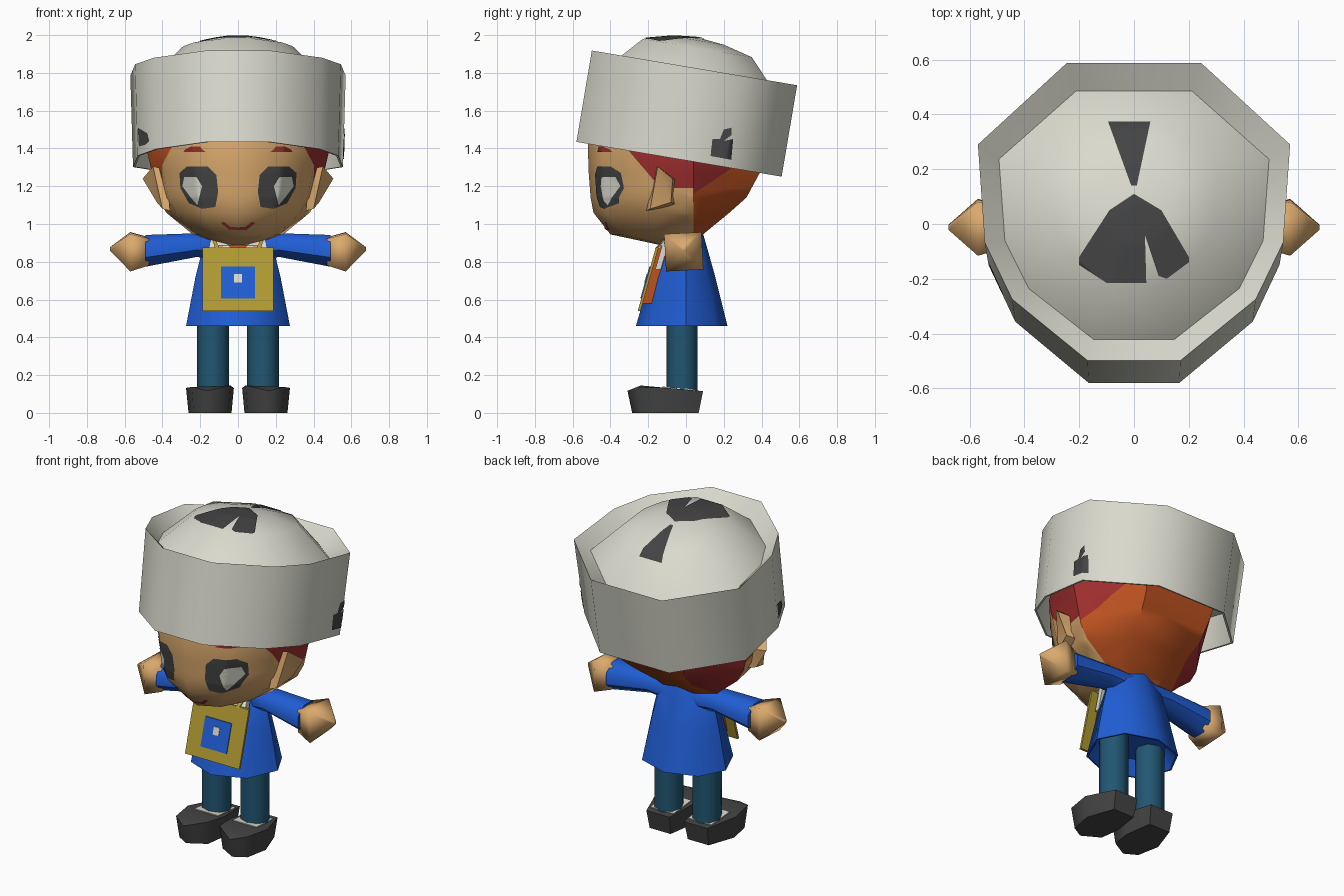
import bpy, bmesh, math
from mathutils import Vector, Matrix
from mathutils.bvhtree import BVHTree

if "Cube" in bpy.data.objects:
    bpy.data.objects.remove(bpy.data.objects["Cube"])


def lin(c):
    c /= 255
    return c / 12.92 if c <= 0.04045 else ((c + 0.055) / 1.055) ** 2.4


def material(name, r, g, b):
    m = bpy.data.materials.new(name)
    m.diffuse_color = (lin(r), lin(g), lin(b), 1)
    m.use_nodes = True
    m.node_tree.nodes["Principled BSDF"].inputs["Base Color"].default_value = m.diffuse_color
    return m


CREAM = material("cream", 218, 218, 206)
DARK = material("charcoal", 68, 68, 68)
SKIN = material("skin", 218, 169, 109)
RED = material("dark red", 160, 46, 46)
ORANGE = material("orange", 190, 82, 32)
BLUE = material("blue", 32, 93, 212)
TEAL = material("teal", 33, 86, 114)
YELLOW = material("mustard", 176, 154, 50)


def finish(name, bm, mats, angle=50):
    me = bpy.data.meshes.new(name)
    bm.to_mesh(me)
    bm.free()
    ob = bpy.data.objects.new(name, me)
    bpy.context.collection.objects.link(ob)
    for m in mats:
        me.materials.append(m)
    bpy.ops.object.select_all(action='DESELECT')
    ob.select_set(True)
    bpy.context.view_layer.objects.active = ob
    bpy.ops.object.shade_smooth_by_angle(angle=math.radians(angle))
    return ob


def loft_bm(rings):
    """Skin a stack of equal-length point rings and cap both ends."""
    bm = bmesh.new()
    rows = [[bm.verts.new(p) for p in r] for r in rings]
    n = len(rows[0])
    for a, b in zip(rows, rows[1:]):
        for i in range(n):
            j = (i + 1) % n
            bm.faces.new((a[i], a[j], b[j], b[i]))
    bm.faces.new(rows[0][::-1])
    bm.faces.new(rows[-1])
    bmesh.ops.recalc_face_normals(bm, faces=bm.faces)
    bmesh.ops.triangulate(bm, faces=bm.faces)
    return bm


def loft(name, rings, mat, angle=50):
    return finish(name, loft_bm(rings), [mat], angle)


def oval(z, hw, front, back, mid, n):
    """Horizontal ring with separate front and back depth."""
    pts = []
    for i in range(n):
        a = 2 * math.pi * i / n
        s = math.sin(a)
        pts.append((hw * math.cos(a), mid + s * ((back - mid) if s > 0 else (mid - front)), z))
    return pts


def skull(z, hw, front, back):
    """Round face in front, three flat facets behind."""
    ring = oval(z, hw, front, back, 0.04, 12)
    return [ring[0], (0.52 * hw, back, z), (-0.52 * hw, back, z)] + ring[6:]


def cross(x, yc, zc, ry, rz, n, turn=0):
    """Ring across the x axis, for arms and hands."""
    return [(x, yc + ry * math.cos(turn + 2 * math.pi * i / n),
             zc + rz * math.sin(turn + 2 * math.pi * i / n)) for i in range(n)]


def decal(name, target, pts, axis, mat, side=1, lift=0.005):
    """Thin painted shape projected on a surface along an axis."""
    me = target.data
    tree = BVHTree.FromPolygons([v.co for v in me.vertices], [p.vertices[:] for p in me.polygons])
    put = {'y': lambda u, v: Vector((u * side, -3, v)),
           'z': lambda u, v: Vector((u, v, 4)),
           'x': lambda u, v: Vector((3 * side, u, v))}[axis]
    ray = {'y': Vector((0, 1, 0)), 'z': Vector((0, 0, -1)), 'x': Vector((-side, 0, 0))}[axis]
    bm = bmesh.new()
    bm.faces.new([bm.verts.new(put(*p)) for p in pts])
    bm.normal_update()
    bmesh.ops.triangulate(bm, faces=bm.faces)
    bmesh.ops.subdivide_edges(bm, edges=bm.edges, cuts=7, use_grid_fill=True)
    for v in bm.verts:
        hit = tree.ray_cast(v.co, ray)[0]
        if hit:
            v.co = hit - ray * lift
    bm.normal_update()
    for f in bm.faces:
        if f.normal.dot(ray) > 0:
            f.normal_flip()
    return finish(name, bm, [mat])


# Head: lofted rings, cut along the hairline and coloured by region
bm = loft_bm([skull(*r) for r in [
    (0.885, 0.09, -0.12, 0.04), (0.945, 0.24, -0.40, 0.09), (1.06, 0.38, -0.49, 0.23),
    (1.14, 0.425, -0.505, 0.32), (1.27, 0.455, -0.515, 0.39), (1.42, 0.49, -0.52, 0.43),
    (1.60, 0.44, -0.47, 0.42), (1.74, 0.28, -0.32, 0.28)]])
for co, no in [((0, 0.04, 1), (0, 1, 0)), ((0, 0, 1.19), (0, 0, 1)),
               ((0, -0.28, 1.36), (0, 1.167, 1)), ((0, 0.04, 1.16), (0, -0.67, 1))]:
    bmesh.ops.bisect_plane(bm, geom=bm.verts[:] + bm.edges[:] + bm.faces[:],
                           plane_co=co, plane_no=no, dist=1e-5)
bm.normal_update()
for f in bm.faces:
    c = f.calc_center_median()
    if c.y > 0.04:
        upper = c.z > 1.16 + 0.67 * (c.y - 0.04)
        f.material_index = 1 if upper or f.normal.x < -0.4 else 2
    elif c.z > 1.19 and c.z + 1.167 * c.y > 1.033:
        f.material_index = 1 if c.x > 0 else 2
bmesh.ops.triangulate(bm, faces=bm.faces)
head = finish("head", bm, [SKIN, RED, ORANGE], 40)

# Face details
EYE = [(0.12, 1.09), (0.19, 1.08), (0.26, 1.11), (0.305, 1.19), (0.31, 1.27),
       (0.27, 1.305), (0.16, 1.305), (0.115, 1.26), (0.105, 1.17)]
SHINE = [(0.215, 1.10), (0.25, 1.14), (0.295, 1.20), (0.285, 1.25), (0.22, 1.25), (0.19, 1.20)]
BROW = [(0.17, 1.38), (0.29, 1.38), (0.28, 1.395), (0.25, 1.41), (0.20, 1.41), (0.19, 1.395)]
MOUTH = [(0, 0.968), (0.045, 0.968), (0.09, 1.005), (0.075, 1.012), (0.04, 0.985), (0, 0.982)]
for s in (1, -1):
    decal("eye", head, EYE, 'y', DARK, s)
    decal("eye_shine", head, SHINE, 'y', CREAM, s, 0.009)
    decal("eyebrow", head, BROW, 'y', RED, s)
    decal("mouth_half", head, MOUTH, 'y', RED, s)
    # Ear: flared wedge
    loft("ear", [[(s * x, y, z) for x, y, z in r] for r in [
        [(0.38, -0.16, 1.29), (0.36, -0.05, 1.23), (0.36, -0.05, 1.10), (0.36, -0.21, 1.07)],
        [(0.45, -0.15, 1.305), (0.505, -0.07, 1.24), (0.43, -0.08, 1.115), (0.40, -0.19, 1.08)]]],
        SKIN, 60)

# Hat: ten-sided band with a sunken lip and a dome, tipped backwards
HALF = [(0.17, -0.547), (0.445, -0.32), (0.545, -0.11), (0.57, 0.253), (0.245, 0.555)]
OUTLINE = HALF + [(-x, y) for x, y in reversed(HALF)]
TILT = Matrix.Translation((0, 0, 1.585)) @ Matrix.Rotation(math.radians(-9.6), 4, 'X')
hat = loft("hat", [[TILT @ Vector((x * kx, y * ky, z)) for x, y in OUTLINE] for kx, ky, z in [
    (0.93, 0.95, -0.05), (0.955, 0.98, -0.245), (0.975, 1, -0.245), (1, 1, 0.2455),
    (0.865, 0.835, 0.17), (0.53, 0.53, 0.352), (0.25, 0.25, 0.392), (0.03, 0.03, 0.405)]],
    CREAM, 60)
decal("hat_mark_back", hat, [(-0.095, 0.375), (-0.01, 0.14), (0.01, 0.14), (0.06, 0.375)], 'z', DARK)
decal("hat_mark_front", hat, [(0, 0.11), (-0.09, 0.05), (-0.20, -0.12), (-0.20, -0.15),
                              (-0.10, -0.215), (0.045, -0.215), (0.04, -0.04), (0.09, -0.19),
                              (0.12, -0.20), (0.20, -0.14), (0.20, -0.12), (0.10, 0.05)], 'z', DARK)
SPOT = [(0.13, 1.36), (0.24, 1.34), (0.25, 1.45), (0.20, 1.44), (0.24, 1.47),
        (0.24, 1.51), (0.20, 1.50), (0.18, 1.45), (0.14, 1.45)]
decal("hat_spot_right", hat, SPOT, 'x', DARK)
decal("hat_spot_left", hat, [(0.47, 1.44), (0.49, 1.42), (0.525, 1.41), (0.53, 1.51),
                             (0.48, 1.48)], 'y', DARK, -1)

# Tunic with a hollow hem
loft("tunic", [oval(z, hw, f, b, 0, 8) for z, hw, f, b in [
    (0.54, 0.21, -0.19, 0.16), (0.46, 0.265, -0.255, 0.21), (0.46, 0.275, -0.265, 0.22),
    (0.72, 0.225, -0.19, 0.155), (0.88, 0.185, -0.13, 0.11), (0.95, 0.12, -0.07, 0.09)]], BLUE)


def sloped(name, hw, z0, z1, front, thick, mat):
    """Slab lying on the sloping chest, front = distance proud of it."""
    y = lambda z: -0.15 - (0.875 - z) * 0.285 - front
    return loft(name, [[(x, y(z) + d, z) for x, d in
                        [(-hw, 0), (hw, 0), (hw, thick), (-hw, thick)]] for z in (z0, z1)], mat, 20)


# Chest: shirt front, lapels, satchel with pocket, straps and collar
sloped("shirt_front", 0.125, 0.58, 0.89, -0.003, 0.07, ORANGE)
sloped("lapels", 0.15, 0.76, 0.90, -0.02, 0.03, CREAM)
sloped("satchel", 0.187, 0.54, 0.875, 0.01, 0.015, YELLOW)
sloped("satchel_pocket", 0.09, 0.605, 0.775, 0.015, 0.008, BLUE)
sloped("pocket_button", 0.02, 0.69, 0.735, 0.019, 0.008, CREAM)
for s in (1, -1):
    for name, quad, mat in [
            ("strap", [(0.10, 0.87, -0.165), (0.12, 0.87, -0.165),
                       (0.145, 0.94, -0.10), (0.125, 0.94, -0.10)], YELLOW),
            ("collar", [(0.04, 0.87, -0.158), (0.155, 0.87, -0.15),
                        (0.14, 0.94, -0.095), (0.09, 0.94, -0.095)], CREAM)]:
        loft(name, [[(s * x, y + d, z) for x, z, y in quad] for d in (0, 0.009)], mat, 20)

    # Sleeve and hand
    loft("sleeve", [cross(s * x, yc, zc, ry, rz, 8, math.pi / 8) for x, yc, zc, ry, rz in [
        (0.06, 0.01, 0.88, 0.08, 0.075), (0.22, 0, 0.888, 0.085, 0.068),
        (0.49, -0.01, 0.858, 0.105, 0.091)]], BLUE)
    loft("hand", [cross(s * x, -0.012, zc, r, r, 4, math.radians(48)) for x, zc, r in [
        (0.47, 0.855, 0.10), (0.57, 0.853, 0.14), (0.678, 0.868, 0.012)]], SKIN, 100)

    # Trouser leg
    loft("leg", [[(s * 0.132 + x, y - 0.02, z) for x, y, _ in oval(0, 0.085, -0.082, 0.082, 0, 8)]
                 for z in (0.08, 0.58)], TEAL)

    # Shoe: wedge with a pale cuff on top
    SOLE = [(0.05, 0.09), (0.21, 0.09), (0.275, -0.10), (0.245, -0.26),
            (0.16, -0.31), (0.04, -0.24), (0.022, -0.10)]
    top = lambda y: 0.145 - 0.09 * max(0, y + 0.24) - 0.4 * max(0, -0.24 - y)
    loft("shoe", [[(s * (0.145 + (x - 0.145) * 0.9), -0.1 + (y + 0.1) * 0.88, 0) for x, y in SOLE],
                  [(s * x, y, top(y)) for x, y in SOLE]], DARK, 70)
    loft("shoe_cuff", [[(s * x, y, top(y) + h) for x, y in
                        [(0.05, 0.05), (0.21, 0.05), (0.215, -0.125), (0.05, -0.125)]]
                       for h in (-0.003, 0.005)], CREAM, 20)
